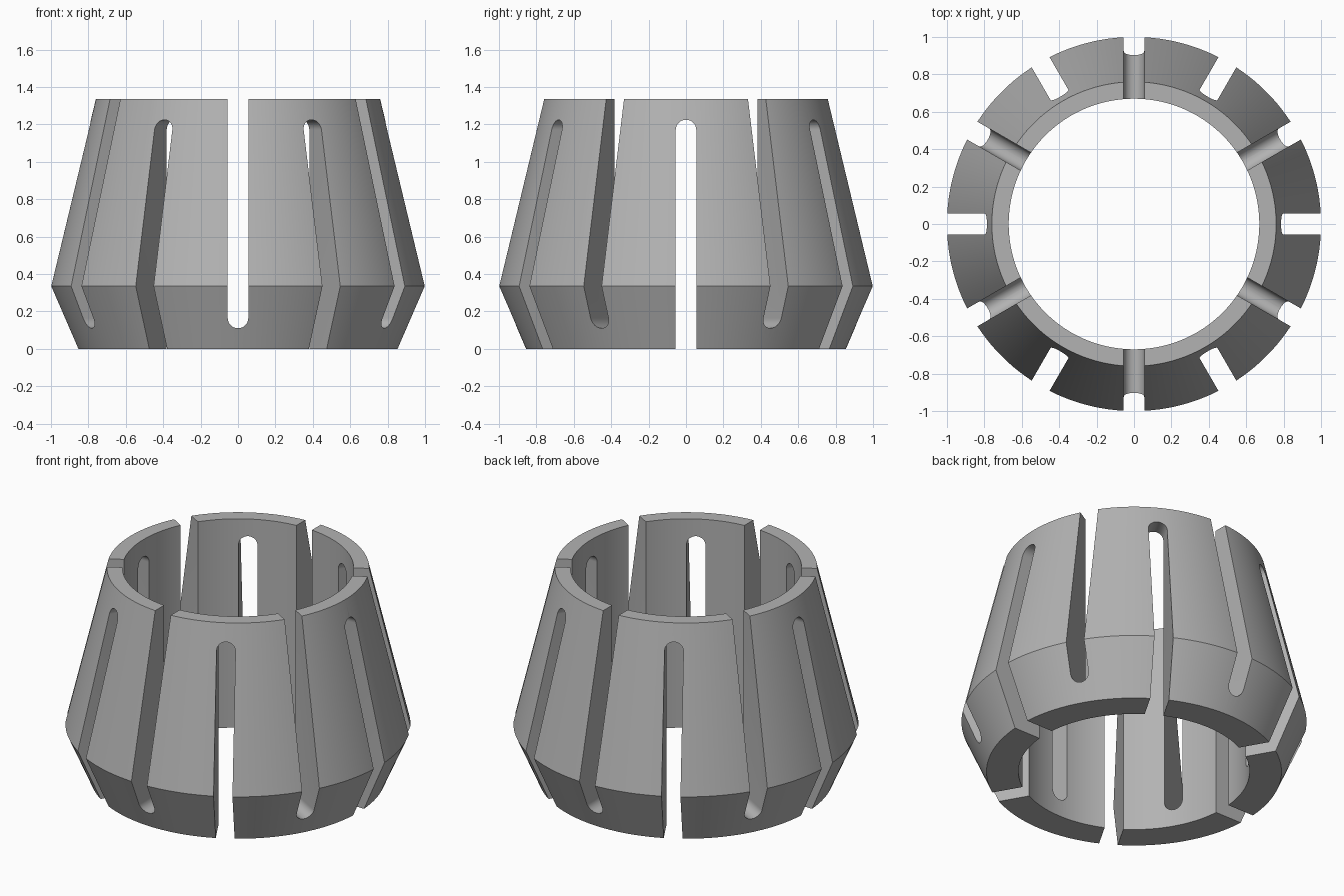
import bpy
import bmesh
from math import cos, sin, pi, radians
from mathutils import Matrix, Vector

cube = bpy.data.objects.get("Cube")
if cube:
    bpy.data.objects.remove(cube, do_unlink=True)

HEIGHT = 1.335
HALF_SLOT = 0.055
SEGMENTS = 180

steel = bpy.data.materials.new("grey_steel")
steel.use_nodes = True
steel.diffuse_color = (0.45, 0.45, 0.45, 1)
steel.node_tree.nodes["Principled BSDF"].inputs["Base Color"].default_value = (0.45, 0.45, 0.45, 1)


def make_object(name, bm):
    bmesh.ops.recalc_face_normals(bm, faces=bm.faces)
    mesh = bpy.data.meshes.new(name)
    bm.to_mesh(mesh)
    bm.free()
    mesh.materials.append(steel)
    obj = bpy.data.objects.new(name, mesh)
    bpy.context.collection.objects.link(obj)
    return obj


# Double-tapered ring with a straight bore, turned from its section
bm = bmesh.new()
section = [(0.67, 0), (0.855, 0), (1, 0.335), (0.76, HEIGHT), (0.67, HEIGHT)]
rings = []
for i in range(SEGMENTS):
    a = 2 * pi * i / SEGMENTS
    rings.append([bm.verts.new((r * cos(a), r * sin(a), z)) for r, z in section])
for i, ring in enumerate(rings):
    following = rings[(i + 1) % SEGMENTS]
    for j in range(len(section)):
        k = (j + 1) % len(section)
        bm.faces.new((ring[j], following[j], following[k], ring[k]))
collet = make_object("slotted_collet", bm)


# Round-ended radial slots, alternately open at the top and the bottom
def add_slot(bm, angle, open_top):
    outline = [(HALF_SLOT * cos(pi * i / 16), -HALF_SLOT * sin(pi * i / 16)) for i in range(17)]
    outline = [(x, z + 0.11 + HALF_SLOT) for x, z in outline]
    outline += [(-HALF_SLOT, HEIGHT + 0.2), (HALF_SLOT, HEIGHT + 0.2)]
    if not open_top:
        outline = [(x, HEIGHT - z) for x, z in outline]
    face = bm.faces.new([bm.verts.new((0.5, x, z)) for x, z in outline])
    result = bmesh.ops.extrude_face_region(bm, geom=[face], use_keep_orig=True)
    far = [v for v in result["geom"] if isinstance(v, bmesh.types.BMVert)]
    bmesh.ops.translate(bm, verts=far, vec=Vector((0.7, 0, 0)))
    bmesh.ops.rotate(bm, verts=list(set(far) | set(face.verts)), cent=(0, 0, 0),
                     matrix=Matrix.Rotation(angle, 3, "Z"))


bm = bmesh.new()
for n in range(12):
    add_slot(bm, radians(30 * n), n % 2 == 1)
cutter = make_object("slot_cutter", bm)
cutter.hide_render = True

cut = collet.modifiers.new("slots", "BOOLEAN")
cut.operation = "DIFFERENCE"
cut.solver = "EXACT"
cut.object = cutter
bpy.context.view_layer.objects.active = collet
collet.select_set(True)
bpy.ops.object.modifier_apply(modifier=cut.name)
bpy.data.objects.remove(cutter, do_unlink=True)

bpy.ops.object.shade_smooth_by_angle(angle=radians(20))
